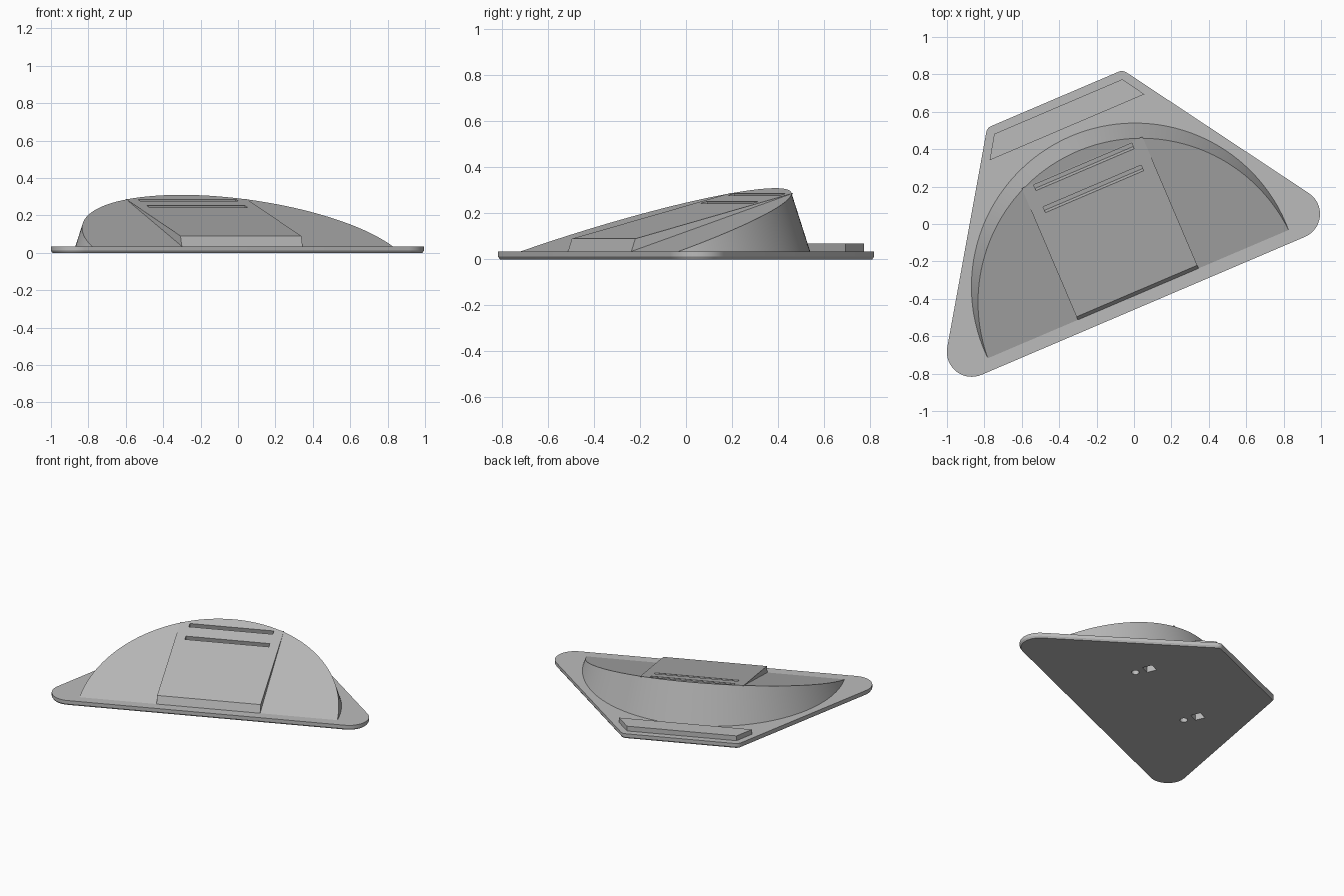
import bpy, bmesh
from math import radians, sin, cos, asin, pi, atan, tau
from mathutils import Matrix, Vector

if "Cube" in bpy.data.objects:
    bpy.data.objects.remove(bpy.data.objects["Cube"])

# Whole model is laid out along its own axis of symmetry, then turned into place
PLACE = Matrix.Translation((0.0225, -0.375, 0)) @ Matrix.Rotation(radians(23.1), 4, "Z")
DECK = 0.035            # top of the base plate
SLOPE = 0.331           # rise of the sloped face
RADIUS, CENTRE, DRAFT = 0.875, 0.043, 0.32

grey = bpy.data.materials.new("plain grey")
grey.use_nodes = True
grey.diffuse_color = (0.5, 0.5, 0.5, 1)
grey.node_tree.nodes["Principled BSDF"].inputs["Base Color"].default_value = (0.5, 0.5, 0.5, 1)


def finish(name, bm):
    bmesh.ops.remove_doubles(bm, verts=bm.verts, dist=1e-5)
    bmesh.ops.recalc_face_normals(bm, faces=bm.faces)
    bm.transform(PLACE)
    mesh = bpy.data.meshes.new(name)
    bm.to_mesh(mesh)
    bm.free()
    mesh.materials.append(grey)
    ob = bpy.data.objects.new(name, mesh)
    bpy.context.collection.objects.link(ob)
    return ob


def loft(name, rings):
    """Join rings of points with walls and close both ends."""
    bm = bmesh.new()
    loops = [[bm.verts.new(p) for p in ring] for ring in rings]
    n = len(loops[0])
    for low, high in zip(loops, loops[1:]):
        for i in range(n):
            j = (i + 1) % n
            bm.faces.new((low[i], low[j], high[j], high[i]))
    bm.faces.new(loops[0])
    bm.faces.new(loops[-1])
    return finish(name, bm)


def block(name, size, matrix):
    bm = bmesh.new()
    bmesh.ops.create_cube(bm, size=1, matrix=matrix @ Matrix.Diagonal((*size, 1)))
    return finish(name, bm)


# Base plate: rounded trapezoid with a chamfered underside
def plate_ring(inset, z):
    corners = [(0.94, 0.065, 0.133, -90, 33 + 23), (0.37, 1.09, 0.045, 33 + 23 - 23, 90)]
    lean = atan((0.94 - 0.37) / (1.09 - 0.065)) + asin((0.133 - 0.045) / 1.173)
    corners = [(0.94, 0.065, 0.133, -pi / 2, lean), (0.37, 1.09, 0.045, lean, pi / 2)]
    half = []
    for u, v, r, start, end in corners:
        for i in range(17):
            a = start + (end - start) * i / 16
            half.append(Vector((u + (r - inset) * cos(a), v + (r - inset) * sin(a), z)))
    return half + [Vector((-p.x, p.y, p.z)) for p in reversed(half)]


base = loft("base_plate", [plate_ring(0.008, 0), plate_ring(0, 0.012), plate_ring(0, DECK)])

# Housing: drafted round wall cut off by a sloped face
low, high = [], []
start = -asin(CENTRE / RADIUS)
steps = 96
for i in range(steps + 1):
    a = start + (pi - 2 * start) * i / steps
    v = (CENTRE + RADIUS * sin(a)) / (1 + DRAFT * SLOPE * sin(a))
    r = RADIUS - DRAFT * SLOPE * v
    low.append((RADIUS * cos(a), CENTRE + RADIUS * sin(a), DECK))
    high.append((r * cos(a), v, DECK + SLOPE * v))

bm = bmesh.new()
lo = [bm.verts.new(p) for p in low]
hi = [lo[0]] + [bm.verts.new(p) for p in high[1:-1]] + [lo[-1]]
for i in range(steps):
    ring = [lo[i], lo[i + 1], hi[i + 1], hi[i]]
    bm.faces.new(list(dict.fromkeys(ring)))
bm.faces.new(lo)
bm.faces.new(hi)
housing = finish("housing", bm)

# Wedge-shaped panel on the sloped face
END = 0.765
profile = [(0, DECK - 0.005), (0, DECK), (0.018, 0.09), (END, DECK + SLOPE * END),
           (END - 0.02, DECK + SLOPE * END - 0.02)]
panel = loft("sloped_panel", [[(u, v, z) for v, z in profile] for u in (-0.351, 0.351)])

# Raised bar along the back edge
bar = [(-0.45, 0.97), (0.45, 0.97), (0.372, 1.09), (-0.372, 1.09)]
loft("back_bar", [[(u, v, z) for u, v in bar] for z in (DECK - 0.01, 0.07)])

# Cutters: two long slots in the panel, mounting holes in the underside
cutters = []
tilt = atan((DECK + SLOPE * END - 0.09) / (END - 0.018))
for v in (0.612, 0.74):
    z = 0.09 + (v - 0.018) * (DECK + SLOPE * END - 0.09) / (END - 0.018)
    where = Matrix.Translation((0, v, z)) @ Matrix.Rotation(tilt, 4, "X")
    cutters.append(block("slot_cutter", (0.57, 0.034, 0.1), where))
for side in (-1, 1):
    u = side * 0.355
    cutters.append(block("catch_cutter", (0.07, 0.07, 0.2), Matrix.Translation((u, 0.585, 0))))
    circle = [(u + 0.026 * cos(tau * i / 24), 0.48 + 0.026 * sin(tau * i / 24)) for i in range(24)]
    cutters.append(loft("hole_cutter", [[(x, y, z) for x, y in circle] for z in (-0.1, 0.1)]))


def cut(ob, tools):
    bpy.context.view_layer.objects.active = ob
    for tool in tools:
        mod = ob.modifiers.new("cut", "BOOLEAN")
        mod.operation = "DIFFERENCE"
        mod.solver = "EXACT"
        mod.object = tool
        bpy.ops.object.modifier_apply(modifier=mod.name)


cut(panel, cutters[:2])
cut(housing, cutters)
cut(base, cutters[2:])
for tool in cutters:
    bpy.data.objects.remove(tool)

# Smooth the round walls, keep the edges sharp
for ob in (base, housing):
    bpy.ops.object.select_all(action="DESELECT")
    ob.select_set(True)
    bpy.context.view_layer.objects.active = ob
    bpy.ops.object.shade_smooth_by_angle(angle=radians(25))
